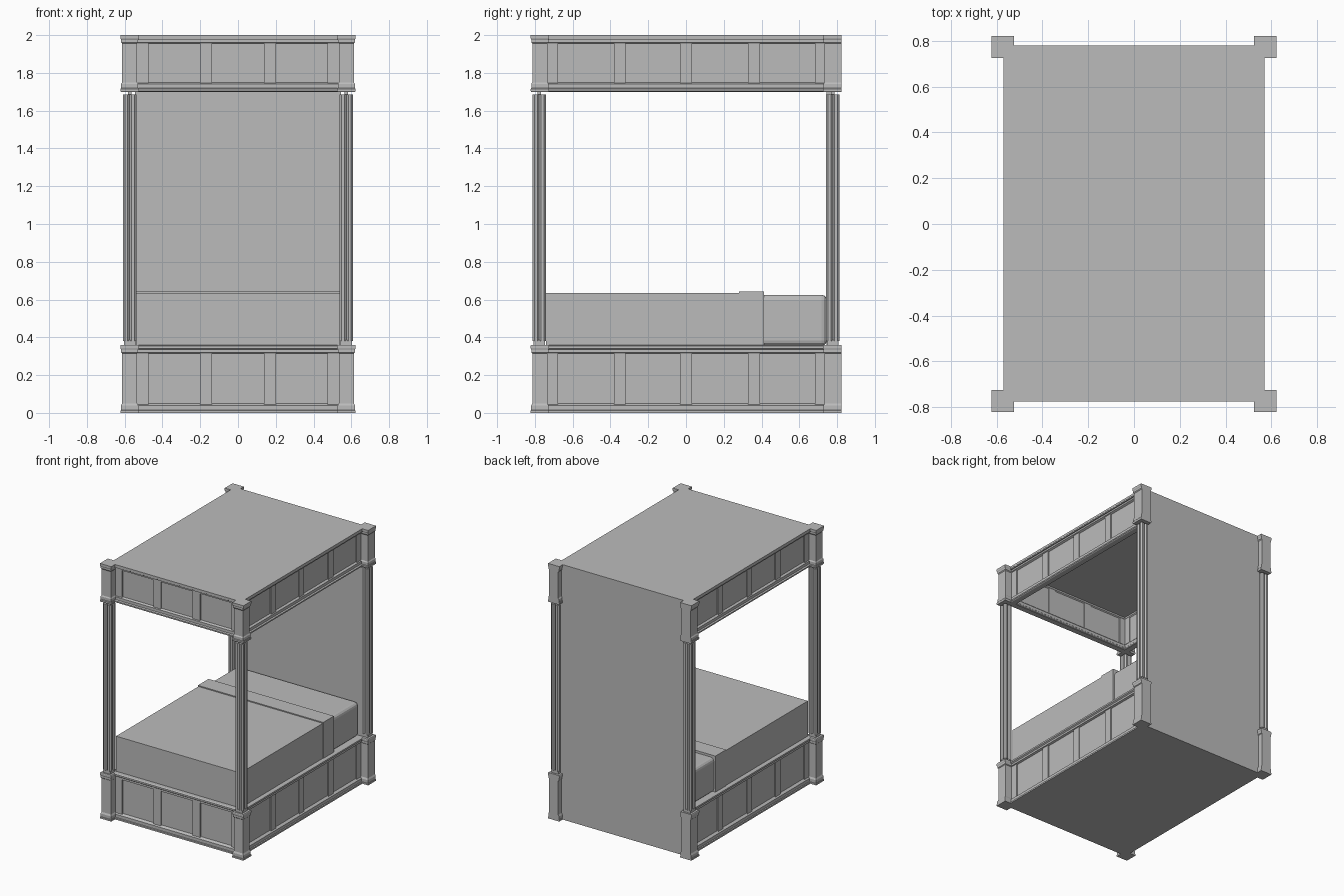
import bpy, bmesh, math
from mathutils import Matrix

if "Cube" in bpy.data.objects:
    bpy.data.objects.remove(bpy.data.objects["Cube"])

grey = bpy.data.materials.new("plain grey")
grey.diffuse_color = (0.5, 0.5, 0.5, 1)
grey.use_nodes = True
grey.node_tree.nodes["Principled BSDF"].inputs["Base Color"].default_value = grey.diffuse_color


def finish(bm, name):
    bmesh.ops.recalc_face_normals(bm, faces=bm.faces)
    me = bpy.data.meshes.new(name)
    bm.to_mesh(me)
    bm.free()
    me.materials.append(grey)
    ob = bpy.data.objects.new(name, me)
    bpy.context.collection.objects.link(ob)
    return ob


def box(name, x0, x1, y0, y1, z0, z1):
    bm = bmesh.new()
    size = Matrix.Diagonal((x1 - x0, y1 - y0, z1 - z0, 1))
    centre = Matrix.Translation(((x0 + x1) / 2, (y0 + y1) / 2, (z0 + z1) / 2))
    bmesh.ops.create_cube(bm, size=1, matrix=centre @ size)
    return finish(bm, name)


def moulded(name, rect, profile, sides=(1, 1, 1, 1)):
    """Rectangular body whose chosen sides (left, right, front, back) follow a (z, overhang) profile."""
    x0, x1, y0, y1 = rect
    l, r, f, b = sides
    bm = bmesh.new()
    rings = []
    for z, o in profile:
        xa, xb, ya, yb = x0 - o * l, x1 + o * r, y0 - o * f, y1 + o * b
        rings.append([bm.verts.new((x, y, z)) for x, y in ((xa, ya), (xb, ya), (xb, yb), (xa, yb))])
    for low, high in zip(rings, rings[1:]):
        for i in range(4):
            j = (i + 1) % 4
            bm.faces.new((low[i], low[j], high[j], high[i]))
    bm.faces.new(rings[0])
    bm.faces.new(rings[-1])
    return finish(bm, name)


# Moulding profiles: plinth and top rail of the base, and both rails of the canopy
BASE = [(0, 1), (0.012, 1), (0.014, 0.7), (0.038, 0.7), (0.05, 0),
        (0.315, 0), (0.32, 0.6), (0.335, 0.6), (0.342, 1), (0.355, 1), (0.36, 0.7)]
CANOPY = [(1.70, 0.7), (1.705, 1), (1.715, 1), (1.72, 0.6), (1.742, 0.6), (1.75, 0),
          (1.955, 0), (1.962, 0.6), (1.975, 0.6), (1.982, 1), (2.0, 1)]


def scaled(profile, s):
    return [(z, o * s) for z, o in profile]


# Base body, with recessed panel surfaces between its mouldings
moulded("base_body", (-0.545, 0.545, -0.75, 0.78), scaled(BASE, 0.026), (1, 1, 1, 0))

# Hollow canopy: three moulded walls and a ceiling
wall = scaled(CANOPY, 0.026)
moulded("canopy_front", (-0.54, 0.54, -0.75, -0.735), wall, (0, 0, 1, 0.5))
for s, side in ((-1, "left"), (1, "right")):
    xs = sorted((s * 0.53, s * 0.545))
    out = (1, 0.5, 0, 0) if s < 0 else (0.5, 1, 0, 0)
    moulded("canopy_" + side, (*xs, -0.74, 0.77), wall, out)
box("canopy_ceiling", -0.57, 0.57, -0.775, 0.78, 1.975, 2.0)

# Raised stiles dividing the panels: three in front, four along each side
for tier, z0, z1 in (("base", 0.045, 0.32), ("canopy", 1.745, 1.96)):
    for x in (-0.507, -0.17, 0.17, 0.507):
        box(tier + "_front_stile", x - 0.032, x + 0.032, -0.758, -0.748, z0, z1)
        if tier == "canopy":
            box("canopy_inner_front_stile", x - 0.032, x + 0.032, -0.736, -0.728, z0, z1)
    for y in (-0.708, -0.35, 0.0, 0.36, 0.713):
        for s in (-1, 1):
            box(tier + "_side_stile", *sorted((s * 0.543, s * 0.553)), y - 0.031, y + 0.031, z0, z1)
            if tier == "canopy":
                box("canopy_inner_side_stile", *sorted((s * 0.523, s * 0.531)),
                    y - 0.031, y + 0.031, z0, z1)

# Headboard panel covering the whole back
box("headboard", -0.545, 0.545, 0.745, 0.78, 0.0, 1.70)
box("canopy_back", -0.57, 0.57, 0.75, 0.78, 1.70, 2.0)


def post(name, cx, cy):
    """Four clustered slender shafts on a square collar."""
    bm = bmesh.new()
    for dx in (-1, 1):
        for dy in (-1, 1):
            place = Matrix.Translation((cx + dx * 0.0175, cy + dy * 0.0175, 1.0325))
            bmesh.ops.create_cone(bm, cap_ends=True, segments=8, radius1=0.0189, radius2=0.0189,
                                  depth=1.305,
                                  matrix=place @ Matrix.Rotation(math.pi / 8, 4, 'Z'))
    finish(bm, name)
    box(name + "_collar", cx - 0.03, cx + 0.03, cy - 0.03, cy + 0.03, 0.355, 0.385)
    box(name + "_dowel", cx - 0.01, cx + 0.01, cy - 0.01, cy + 0.01, 1.68, 1.705)


# Corner blocks with mouldings, and the posts joining them (flat at the back)
for sx, side in ((-1, "left"), (1, "right")):
    for sy, end in ((-1, "front"), (1, "back")):
        cx, cy = sx * 0.5735, sy * 0.7735
        back = sy > 0
        rect = (cx - 0.04, cx + 0.04, cy - 0.04, 0.822 if back else cy + 0.04)
        around = (1, 1, 1, 0 if back else 1)
        moulded(f"base_block_{end}_{side}", rect, scaled(BASE, 0.009), around)
        moulded(f"canopy_block_{end}_{side}", rect, scaled(CANOPY, 0.009), around)
        post(f"post_{end}_{side}", cx, sy * 0.777)

# Bedding: blanket, turned-down fold, and mattress head with softened edges
box("blanket", -0.54, 0.54, -0.74, 0.30, 0.355, 0.635)
box("blanket_fold", -0.544, 0.544, 0.28, 0.412, 0.355, 0.643)
head = box("mattress_head", -0.53, 0.53, 0.38, 0.745, 0.355, 0.625)
bev = head.modifiers.new("soft_edges", 'BEVEL')
bev.width = 0.028
bev.segments = 3
